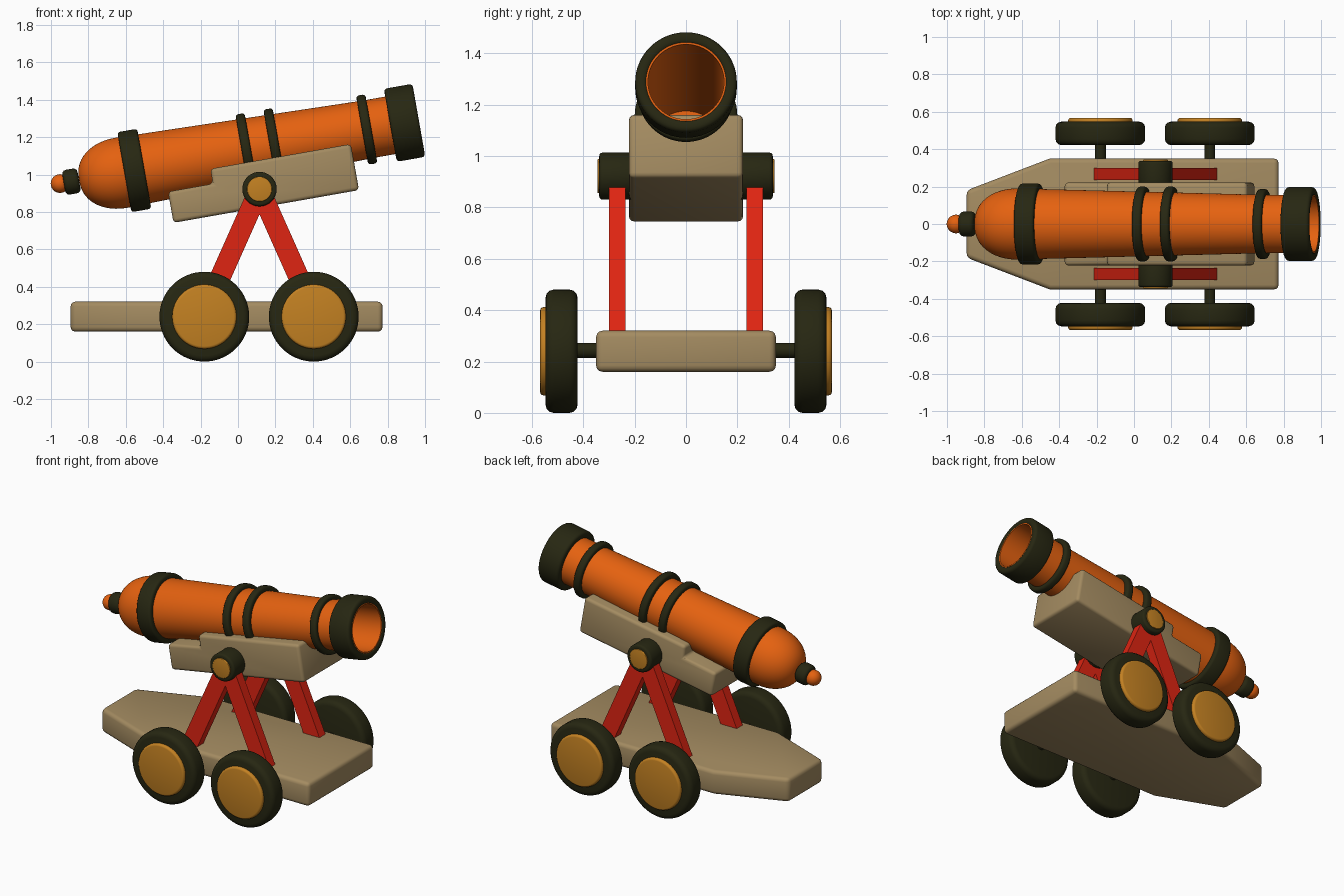
import bpy, bmesh, math
from mathutils import Matrix, Vector

cube = bpy.data.objects.get("Cube")
if cube:
    bpy.data.objects.remove(cube, do_unlink=True)


def material(name, rgb):
    m = bpy.data.materials.new(name)
    m.use_nodes = True
    m.diffuse_color = (*rgb, 1)
    bsdf = m.node_tree.nodes["Principled BSDF"]
    bsdf.inputs["Base Color"].default_value = (*rgb, 1)
    bsdf.inputs["Roughness"].default_value = 0.7
    return m


ORANGE = material("orange", (0.78, 0.12, 0.005))
DARK = material("dark iron", (0.02, 0.02, 0.006))
TAN = material("tan wood", (0.37, 0.26, 0.12))
RED = material("red", (0.74, 0.018, 0.006))
GOLD = material("gold", (0.55, 0.22, 0.016))


def finish(name, bm, mat, matrix, bevel, segments=3):
    """Round the hard edges, then make a shaded object."""
    bmesh.ops.remove_doubles(bm, verts=bm.verts, dist=1e-5)
    bmesh.ops.recalc_face_normals(bm, faces=bm.faces)
    if bevel:
        hard = [e for e in bm.edges if len(e.link_faces) == 2 and e.calc_face_angle() > 0.6]
        bmesh.ops.bevel(bm, geom=hard, offset=bevel, segments=segments,
                        profile=0.5, affect='EDGES', clamp_overlap=True)
    mesh = bpy.data.meshes.new(name)
    bm.to_mesh(mesh)
    bm.free()
    mesh.materials.append(mat)
    ob = bpy.data.objects.new(name, mesh)
    bpy.context.collection.objects.link(ob)
    ob.matrix_world = matrix
    bpy.ops.object.select_all(action='DESELECT')
    ob.select_set(True)
    bpy.context.view_layer.objects.active = ob
    bpy.ops.object.shade_smooth_by_angle(angle=math.radians(35))
    return ob


def lathe(name, profile, mat, matrix, bevel=0, closed=False, steps=64):
    """Turn (distance, radius) points around the local x axis."""
    bm = bmesh.new()
    vs = [bm.verts.new((s, 0, r)) for s, r in profile]
    pairs = list(zip(vs, vs[1:])) + ([(vs[-1], vs[0])] if closed else [])
    edges = [bm.edges.new(p) for p in pairs]
    bmesh.ops.spin(bm, geom=vs + edges, cent=(0, 0, 0), axis=(1, 0, 0),
                   angle=math.tau, steps=steps)
    return finish(name, bm, mat, matrix, bevel)


def disc(name, a, b, r, mat, matrix, bevel=0):
    return lathe(name, [(a, 0), (a, r), (b, r), (b, 0)], mat, matrix, bevel)


def band(name, a, b, inner, outer, bevel):
    return lathe(name, [(a, inner), (a, outer), (b, outer), (b, inner)],
                 DARK, TILT, bevel, closed=True)


def prism(name, points, lo, hi, mat, matrix, bevel=0):
    """Extrude an outline along local z."""
    bm = bmesh.new()
    face = bm.faces.new([bm.verts.new((x, y, lo)) for x, y in points])
    top = bmesh.ops.extrude_face_region(bm, geom=[face])["geom"]
    bmesh.ops.translate(bm, vec=(0, 0, hi - lo),
                        verts=[g for g in top if isinstance(g, bmesh.types.BMVert)])
    return finish(name, bm, mat, matrix, bevel)


# The barrel frame has its origin at the muzzle and x along the bore
TILT = Matrix.Translation((0.967, 0, 1.29)) @ Matrix.Rotation(math.radians(-10), 4, 'Y')
UPRIGHT = Matrix.Rotation(math.pi / 2, 4, 'X')

# Barrel: deep bore, tapered outside, domed breech
dome = [(-1.62 - 0.225 * math.sin(a), 0.19 * math.cos(a) ** 0.85 if a < 1.5 else 0.0)
        for a in [i * math.pi / 24 for i in range(13)]]
lathe("barrel", [(-1.5, 0), (-1.5, 0.148), (-0.004, 0.148), (-0.004, 0.156),
                 (-0.28, 0.156)] + dome, ORANGE, TILT)

# Bands around the barrel
band("muzzle_band", -0.155, 0, 0.15, 0.198, 0.018)
for label, s, w, r in (("front", -0.283, 0.05, 0.187), ("middle", -0.784, 0.05, 0.2),
                       ("rear", -0.936, 0.05, 0.2), ("breech", -1.545, 0.108, 0.217)):
    band(label + "_band", s - w / 2, s + w / 2, 0.15, r, 0.015)

# Knob at the breech
disc("knob_collar", -1.928, -1.845, 0.067, DARK, TILT, 0.022)
ball = [(-1.948 - 0.05 * math.cos(i * math.pi / 16), 0.05 * math.sin(i * math.pi / 16))
        for i in range(17)]
lathe("knob", ball, ORANGE, TILT, steps=32)

# Stepped cradle under the barrel
prism("cradle", [(-1.387, -0.312), (-0.38, -0.312), (-0.38, -0.062), (-1.143, -0.062),
                 (-1.143, -0.143), (-1.387, -0.143)], -0.222, 0.222, TAN, TILT @ UPRIGHT, 0.02)

# Deck tapering toward the back
prism("deck", [(-0.895, -0.18), (-0.45, -0.35), (0.773, -0.35), (0.773, 0.35),
               (-0.45, 0.35), (-0.895, 0.18)], 0.16, 0.32, TAN, Matrix(), 0.025)

PIVOT = Vector((0.115, 0, 0.922))
WHEEL_X = (("rear", -0.18), ("front", 0.405))

for side, sign in (("left", 1), ("right", -1)):
    outward = Matrix.Rotation(sign * math.pi / 2, 4, 'Z')

    # Pivot drum and cap
    at_pivot = Matrix.Translation(PIVOT) @ outward
    disc(side + "_pivot", 0.2, 0.338, 0.092, DARK, at_pivot, 0.014)
    disc(side + "_pivot_cap", 0.32, 0.345, 0.066, GOLD, at_pivot, 0.004)

    # Splayed legs
    for end, lean in (("rear", 1), ("front", -1)):
        m = (Matrix.Translation(PIVOT + Vector((0, sign * 0.268, 0)))
             @ Matrix.Rotation(math.radians(24 * lean), 4, 'Y') @ UPRIGHT)
        prism(f"{side}_{end}_leg", [(-0.055, -0.685), (0.055, -0.685), (0.055, 0.03),
                                    (-0.055, 0.03)], -0.032, 0.032, RED, m)

    # Wheels with hub plates
    for end, x in WHEEL_X:
        m = Matrix.Translation((x, 0, 0.24)) @ outward
        disc(f"{side}_{end}_wheel", 0.422, 0.547, 0.24, DARK, m, 0.032)
        disc(f"{side}_{end}_hub", 0.5, 0.568, 0.172, GOLD, m, 0.014)

# Axles
for end, x in WHEEL_X:
    disc(end + "_axle", -0.44, 0.44, 0.029, DARK,
         Matrix.Translation((x, 0, 0.243)) @ Matrix.Rotation(math.pi / 2, 4, 'Z'))
